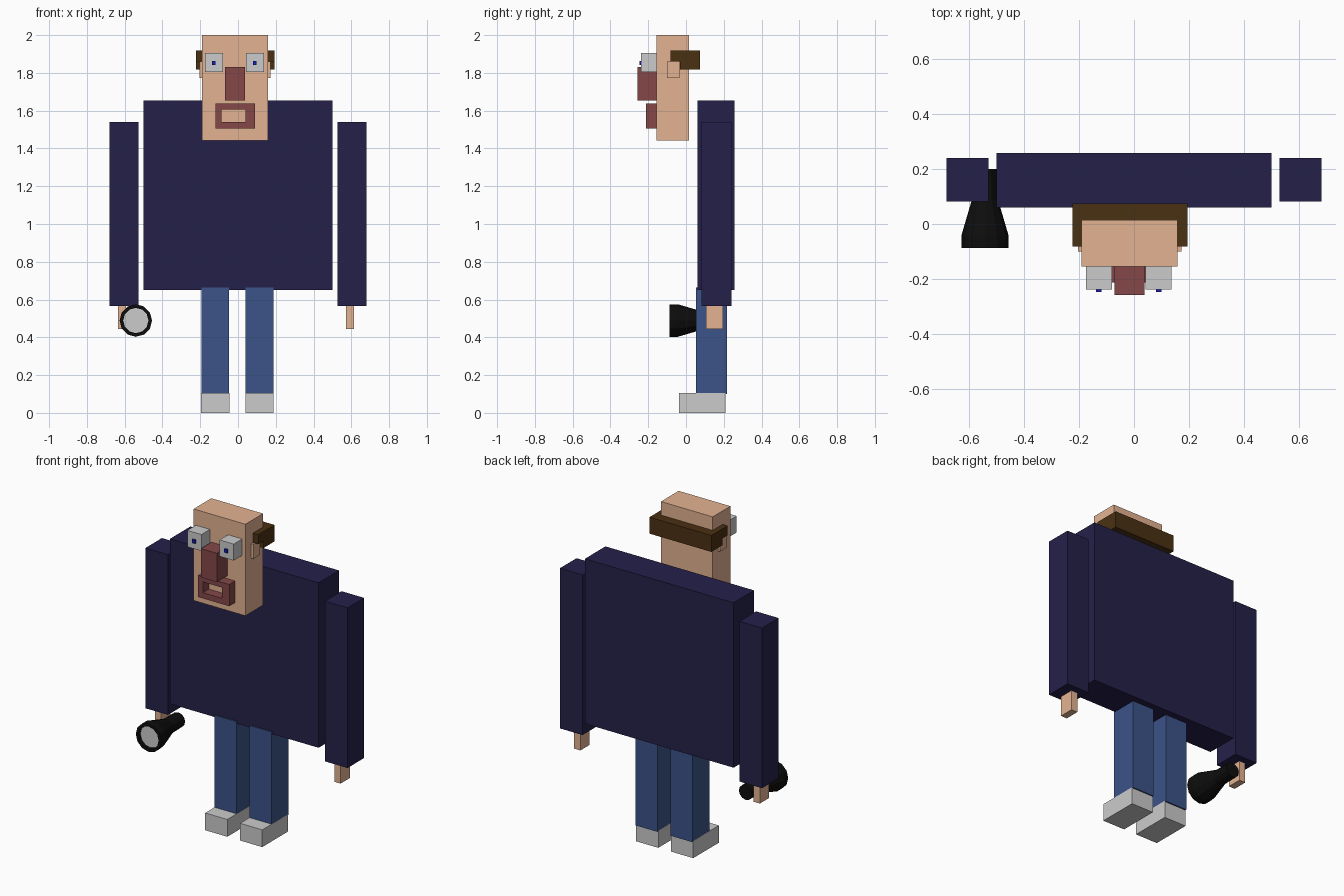
import bpy, bmesh, math

if "Cube" in bpy.data.objects:
    bpy.data.objects.remove(bpy.data.objects["Cube"])


def material(name, rgb):
    m = bpy.data.materials.new(name)
    m.diffuse_color = (*rgb, 1)
    m.use_nodes = True
    m.node_tree.nodes["Principled BSDF"].inputs["Base Color"].default_value = m.diffuse_color
    return m


SKIN = material("skin", (0.77, 0.448, 0.285))
NAVY = material("navy", (0.0185, 0.0144, 0.0685))
DENIM = material("denim", (0.045, 0.087, 0.253))
RED = material("red_brown", (0.233, 0.064, 0.064))
BROWN = material("brown", (0.0685, 0.03, 0.006))
BLACK = material("black", (0.004, 0.004, 0.004))
BLUE = material("blue", (0.01, 0.0134, 0.448))


def finish(name, bm, mat):
    bmesh.ops.recalc_face_normals(bm, faces=bm.faces)
    me = bpy.data.meshes.new(name)
    bm.to_mesh(me)
    bm.free()
    if mat:
        me.materials.append(mat)
    ob = bpy.data.objects.new(name, me)
    bpy.context.collection.objects.link(ob)
    return ob


def box(name, x, y, z, mat=None):
    """Box from (min, max) ranges."""
    bm = bmesh.new()
    bmesh.ops.create_cube(bm, size=1)
    for v in bm.verts:
        v.co = [r[0] if c < 0 else r[1] for c, r in zip(v.co, (x, y, z))]
    return finish(name, bm, mat)


def subtract(ob, label, *ranges):
    """Cut a box-shaped opening out of a part."""
    cutter = box(label + "_cutter", *ranges, ob.data.materials[0])
    cutter.hide_render = True
    cutter.hide_viewport = True
    mod = ob.modifiers.new(label, "BOOLEAN")
    mod.operation = "DIFFERENCE"
    mod.solver = "EXACT"
    mod.object = cutter


def lathe_y(name, profile, centre, sides, mat=None):
    """Turn (y, radius) points around an axis along y."""
    bm = bmesh.new()
    rings = []
    for y, r in profile:
        rings.append([bm.verts.new((centre[0] + r * math.cos(2 * math.pi * i / sides), y,
                                    centre[1] + r * math.sin(2 * math.pi * i / sides)))
                      for i in range(sides)])
    for a, b in zip(rings, rings[1:]):
        for i in range(sides):
            j = (i + 1) % sides
            bm.faces.new((a[i], a[j], b[j], b[i]))
    bm.faces.new(rings[0])
    bm.faces.new(rings[-1])
    return finish(name, bm, mat)


# Body and head
box("torso", (-0.5, 0.5), (0.06, 0.257), (0.65, 1.653), NAVY)
box("head", (-0.19, 0.158), (-0.155, 0.015), (1.443, 2.0), SKIN)

# Limbs and eyes: the second of each pair is a shifted copy
for side, dx in (("left", 0), ("right", 1.208)):
    box(side + "_arm", (-0.68 + dx, -0.528 + dx), (0.081, 0.24), (0.567, 1.541), NAVY)
    box(side + "_hand", (-0.635 + dx, -0.593 + dx), (0.107, 0.197), (0.445, 0.58), SKIN)
for side, dx in (("left", 0), ("right", 0.235)):
    box(side + "_leg", (-0.194 + dx, -0.047 + dx), (0.053, 0.217), (0.1, 0.665), DENIM)
    box(side + "_shoe", (-0.195 + dx, -0.046 + dx), (-0.037, 0.209), (0, 0.105))
for side, dx in (("left", 0), ("right", 0.217)):
    box(side + "_eye", (-0.175 + dx, -0.08 + dx), (-0.237, -0.155), (1.805, 1.905))
    box(side + "_pupil", (-0.138 + dx, -0.118 + dx), (-0.247, -0.237), (1.842, 1.864), BLUE)

# Nose, and mouth as an open frame
box("nose", (-0.07, 0.038), (-0.257, -0.155), (1.655, 1.83), RED)
mouth = box("mouth", (-0.12, 0.09), (-0.212, -0.155), (1.505, 1.637), RED)
subtract(mouth, "mouth_opening", (-0.088, 0.041), (-0.3, -0.1), (1.54, 1.605))

# Ears
box("left_ear", (-0.204, -0.19), (-0.1, -0.034), (1.773, 1.86), SKIN)
box("right_ear", (0.158, 0.173), (-0.1, -0.034), (1.773, 1.86), SKIN)

# Hair band around the back of the head, notched above the ears
hair = box("hair", (-0.223, 0.194), (-0.082, 0.074), (1.818, 1.918), BROWN)
subtract(hair, "head_opening", (-0.19, 0.158), (-0.2, 0.015), (1.7, 2.0))
subtract(hair, "ear_notch", (-0.4, 0.4), (-0.2, -0.033), (1.7, 1.86))

# Flashlight with flared head and recessed lens
C = (-0.541, 0.489)
lathe_y("flashlight", [(-0.066, 0.068), (-0.087, 0.068), (-0.087, 0.086), (-0.043, 0.086),
                       (0.09, 0.047), (0.2, 0.045)], C, 12, BLACK)
lathe_y("flashlight_lens", [(-0.07, 0.067), (-0.065, 0.067)], C, 12)
